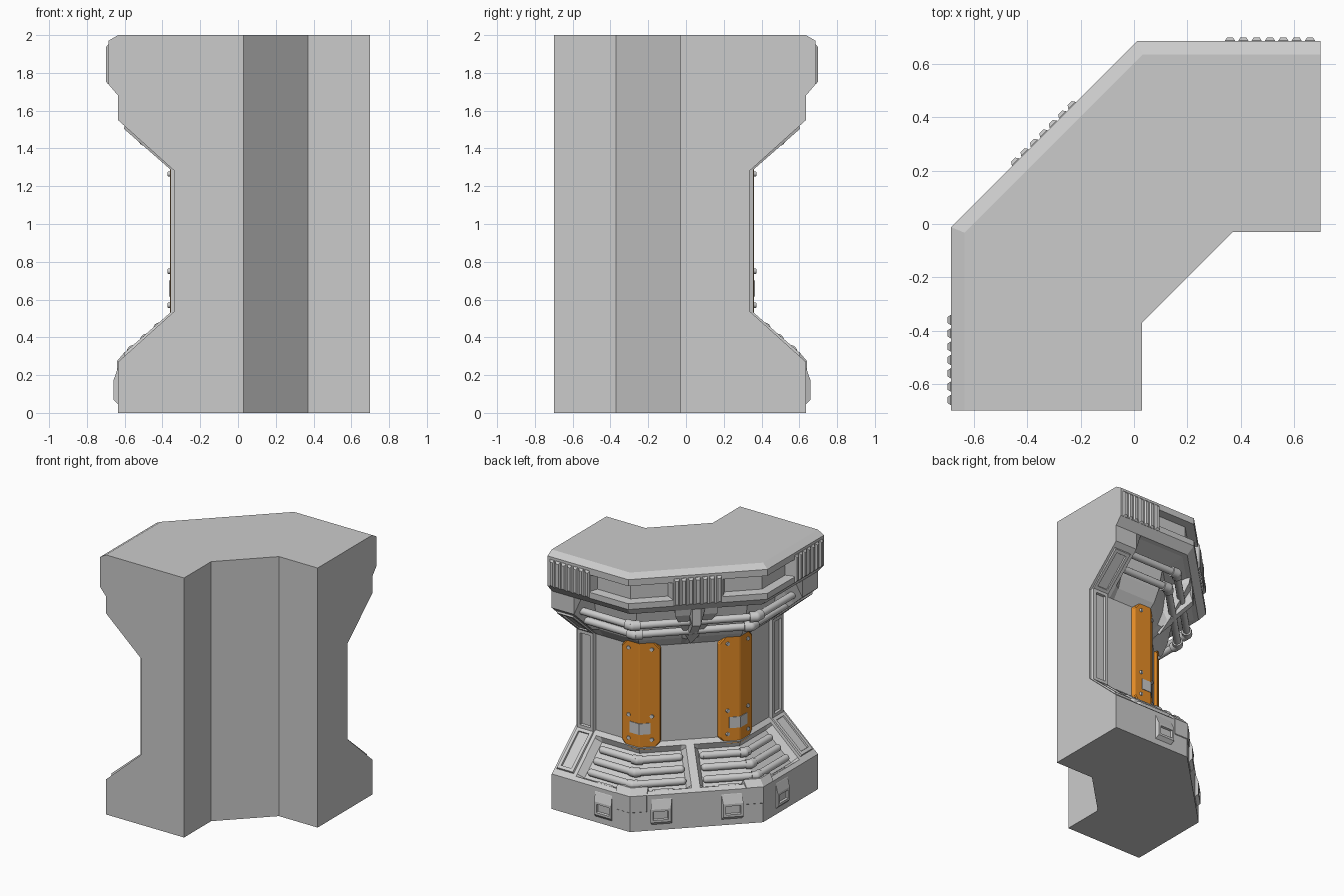
import bpy, bmesh, math
from mathutils import Vector, Matrix

if "Cube" in bpy.data.objects:
    bpy.data.objects.remove(bpy.data.objects["Cube"])

R = math.sqrt(0.5)
# Reflection across the wall's symmetry plane: (x, y) -> (-y, -x)
MIRROR = Matrix(((0, -1, 0, 0), (-1, 0, 0, 0), (0, 0, 1, 0), (0, 0, 0, 1)))

orange = bpy.data.materials.new("orange_paint")
orange.diffuse_color = (0.8, 0.27, 0.02, 1)
orange.use_nodes = True
orange.node_tree.nodes["Principled BSDF"].inputs["Base Color"].default_value = orange.diffuse_color


def at(kind, s, d, z):
    """Point at outward offset d: x = plane on back wing, q = distance from the
    middle of the diagonal, c = distance from the corner (negative = diagonal)."""
    if kind == 'x':
        return Vector((s, d, z))
    if kind == 'q':
        n = (d - 0.209) * R
        return Vector((-n + s * R, n + s * R, z))
    cx = 0.296 - 0.4142 * d
    if s >= 0:
        return Vector((cx + s, d, z))
    return Vector((cx + s * R, d + s * R, z))


def add(name, bm, mirror=True, mat=None, smooth=False, bevel=0):
    bmesh.ops.recalc_face_normals(bm, faces=bm.faces)
    for side in range(2 if mirror else 1):
        if side:
            bm.transform(MIRROR)
            bmesh.ops.reverse_faces(bm, faces=bm.faces)
        me = bpy.data.meshes.new(name)
        bm.to_mesh(me)
        ob = bpy.data.objects.new(name + ("_mirrored" if side else ""), me)
        bpy.context.collection.objects.link(ob)
        if mat:
            me.materials.append(mat)
        if bevel:
            m = ob.modifiers.new("edge_bevel", 'BEVEL')
            m.width, m.segments = bevel, 1
        if smooth:
            bpy.ops.object.select_all(action='DESELECT')
            ob.select_set(True)
            bpy.context.view_layer.objects.active = ob
            bpy.ops.object.shade_smooth_by_angle(angle=math.radians(40))
    bm.free()


def hull(points, bm=None):
    bm = bm or bmesh.new()
    vs = [bm.verts.new(p) for p in points]
    res = bmesh.ops.convex_hull(bm, input=vs)
    junk = [v for v in vs if v.is_valid and not v.link_faces]
    bmesh.ops.delete(bm, geom=junk, context='VERTS')
    bmesh.ops.dissolve_limit(bm, angle_limit=0.02, verts=bm.verts, edges=bm.edges)
    return bm


def inset_face(bm, normal, thickness, depth):
    bm.normal_update()
    bmesh.ops.recalc_face_normals(bm, faces=bm.faces)
    f = max(bm.faces, key=lambda f: f.normal.dot(normal) * f.calc_area())
    bmesh.ops.inset_region(bm, faces=[f], thickness=thickness, depth=0)
    bmesh.ops.inset_region(bm, faces=[f], thickness=0.006, depth=-depth)


def rod(bm, a, b, r, sides=14):
    v = b - a
    m = Matrix.Translation((a + b) / 2) @ v.to_track_quat('Z', 'Y').to_matrix().to_4x4()
    bmesh.ops.create_cone(bm, cap_ends=True, segments=sides, radius1=r, radius2=r,
                          depth=v.length, matrix=m)


def ball(bm, p, r):
    bmesh.ops.create_uvsphere(bm, u_segments=14, v_segments=8, radius=r,
                              matrix=Matrix.Translation(p))


# Main wall body: sections lofted round the bend, with pockets and slots
def profile(pocket, slot):
    low = [(.565, .273), (.35, .466)] if pocket else [(.595, .306), (.38, .4995)]
    up = ([(.385, 1.35), (.42, 1.45), (.45, 1.62), (.60, 1.675)] if pocket else
          [(.41, 1.3475), (.50, 1.4285), (.56, 1.4825), (.635, 1.55)])
    s = .62 if slot else .686
    return ([(.635, 0), (.635, .27), (.61, .2925)] + low +
            [(.365, .513), (.335, .54), (.335, 1.28)] + up +
            [(.635, 1.68), (.686, 1.74), (.686, 1.785), (s, 1.79), (s, 1.915),
             (.686, 1.92), (.686, 1.97), (.635, 2)])


sections = [('x', .70, 0, 0), ('x', .51, 0, 0), ('x', .47, 1, 0), ('x', .34, 1, 0),
            ('x', .32, 1, 1), ('c', 0, 1, 1), ('q', .20, 1, 1), ('q', .178, 1, 0),
            ('q', .06, 1, 0), ('q', .03, 0, 0), ('q', 0, 0, 0)]
rings = []
for kind, s, pocket, slot in sections:
    if kind == 'q':
        ix, iy = .2 + s * R, -.2 + s * R
    else:
        ix, iy = (s if s > .37 else .37), -.03
    rings.append([at(kind, s, d, z) for d, z in profile(pocket, slot)] +
                 [Vector((ix, iy, 2)), Vector((ix, iy, 0))])
rings += [[MIRROR @ p for p in ring] for ring in reversed(rings[:-1])]
bm = bmesh.new()
grid = [[bm.verts.new(p) for p in ring] for ring in rings]
n = len(grid[0])
for a, b in zip(grid, grid[1:]):
    for i in range(n):
        j = (i + 1) % n
        bm.faces.new((a[i], a[j], b[j], b[i]))
bm.faces.new(grid[0])
bm.faces.new(grid[-1])
bmesh.ops.remove_doubles(bm, verts=bm.verts, dist=1e-5)
bmesh.ops.dissolve_limit(bm, angle_limit=0.005, verts=bm.verts, edges=bm.edges)
add("wall_body", bm, mirror=False)

# Ribbed grips on the top band
def rib(kind, s):
    pts = []
    for w, d, z0, z1 in ((.019, .68, 1.74, 1.95), (.019, .688, 1.74, 1.95),
                         (.011, .70, 1.755, 1.935)):
        pts += [at(kind, s + e * w, d, z) for e in (-1, 1) for z in (z0, z1)]
    return hull(pts)

for i in range(7):
    add("wing_rib", rib('x', .36 + i * .05))
for i in range(4):
    add("middle_rib", rib('q', i * .05), mirror=i > 0)

# Wedge bracket under the middle of the top band
add("middle_bracket", hull(
    [at('q', e * q, d, z) for e in (-1, 1) for q, d, z in
     ((.15, .63, 1.69), (.15, .62, 1.63), (.13, .45, 1.66), (.045, .47, 1.40))] +
    [at('q', 0, .39, 1.30), at('q', 0, .33, 1.40)]), mirror=False)

# Raised folded frames on the wing ends
outer = [(.605, 1.505), (.357, 1.288), (.357, .532), (.605, .315)]
inner = [(.59, 1.54), (.32, 1.30), (.32, .52), (.59, .28)]
normals = [(0, .67, -.74), (0, 1, 0), (0, .67, .74)]
for i, label in enumerate(("upper", "middle", "lower")):
    bm = hull([at('x', x + e, d, z) for ring, e2 in ((outer, .012), (inner, 0))
               for d, z in ring[i:i + 2] for x, e in ((.53, e2), (.69, -e2))])
    inset_face(bm, Vector(normals[i]), .034, .017)
    add(label + "_wing_frame", bm)

# Orange corner guards with bolts and a grey band
zb, zt = .49, 1.325
outline = [(0, zb), (.10, zb), (.148, zb + .055), (.148, zt - .055), (.10, zt), (0, zt)]
add("corner_guard", hull([at('c', e * t, d, z) for t, z in outline
                          for e in (1, -1) for d in (.32, .361)]),
    mat=orange, bevel=.007)
add("guard_band", hull([at('c', t, d, z) for t in (-.08, 0, .08)
                        for d in (.34, .365) for z in (.615, .70)]))
bm = bmesh.new()
for e in (-1, 1):
    for z in (.57, .75, 1.265):
        rod(bm, at('c', e * .09, .35, z), at('c', e * .09, .369, z), .014, 10)
add("guard_bolts", bm, smooth=True)

# Upper pipes running behind the bracket, with thick corner joints
bm = bmesh.new()
for d, z, r in ((.49, 1.45, .027), (.555, 1.55, .027)):
    c, a, b = at('c', 0, d, z), at('x', .51, d, z), at('q', 0, d, z)
    rod(bm, a, c, r)
    rod(bm, c, b, r)
    ball(bm, c, r * 1.4)
    for t in (.05, -.05):
        rod(bm, c, at('c', t, d, z), r * 1.4)
add("upper_pipes", bm, smooth=True)

# Three stacked pipes in each lower pocket
bm = bmesh.new()
for d, z in ((.415, .445), (.485, .385), (.555, .325)):
    c, a, b = at('c', 0, d, z), at('x', .42, d, z), at('q', .085, d, z)
    rod(bm, a, c, .027)
    rod(bm, c, b, .027)
    for p in (a, b):
        ball(bm, p, .027)
    ball(bm, c, .034)
    for t in (.035, -.035):
        rod(bm, c, at('c', t, d, z), .034)
add("lower_pipes", bm, smooth=True)

# Lip wrapping the base corner and the clamp blocks beside it
lip = [(.57, .27), (.60, .322), (.64, .275), (.64, .15), (.60, .12)]
add("base_lip", hull([at('c', t, d, z) for t in (-.12, 0, .12) for d, z in lip]))
clamp = [(.60, .045), (.635, .045), (.66, .07), (.66, .17), (.637, .235), (.60, .30)]
for t, nrm in ((.225, (0, 1, 0)), (-.225, (-R, R, 0))):
    bm = hull([at('c', t + e * .072, d, z) for e in (-1, 1) for d, z in clamp])
    inset_face(bm, Vector(nrm), .025, .015)
    add("base_clamp", bm)
